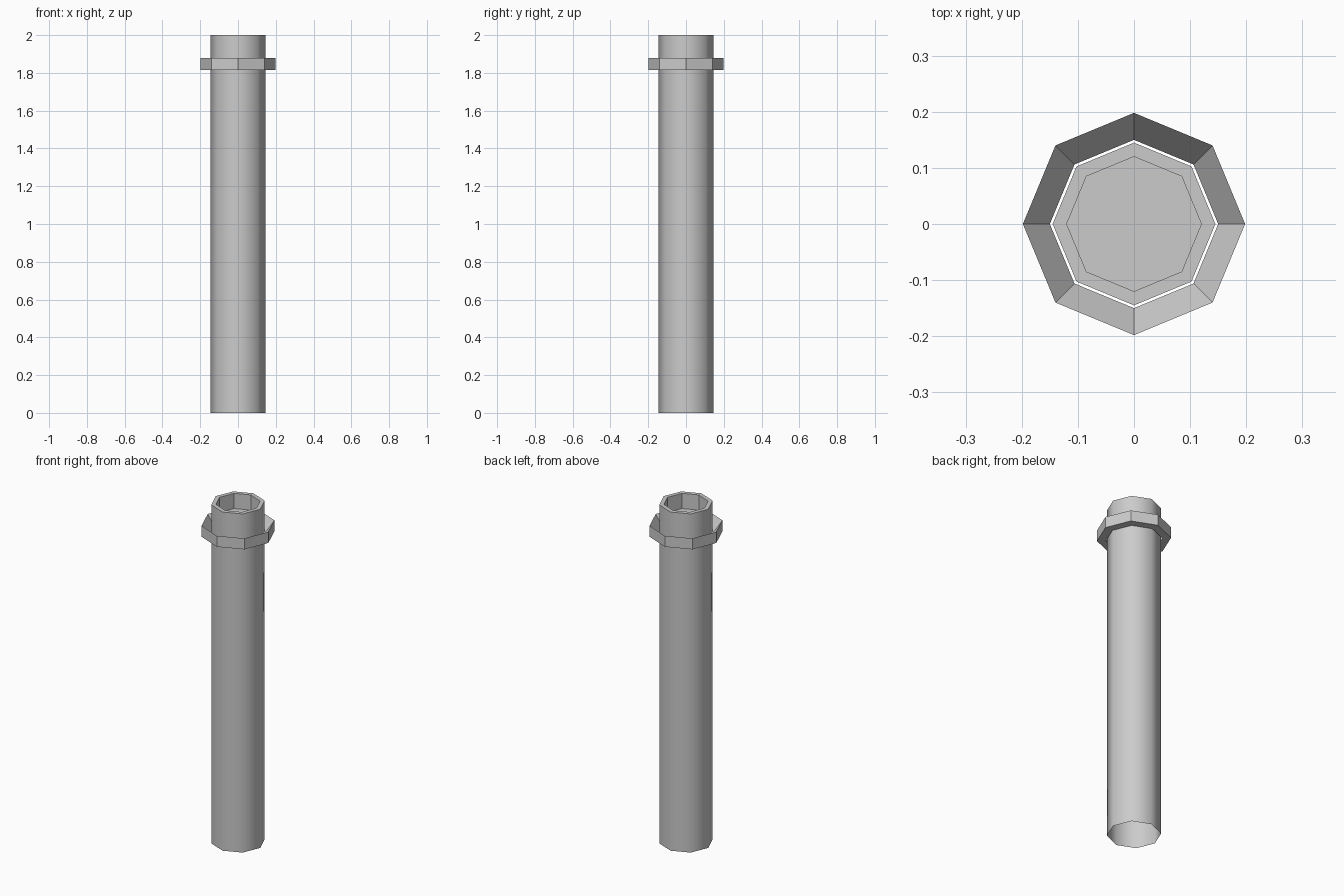
import bpy, bmesh
from math import cos, sin, tau

if "Cube" in bpy.data.objects:
    bpy.data.objects.remove(bpy.data.objects["Cube"])

SIDES = 8


def lathe(name, profile, closed=False, cap_end=False, smooth_bands=()):
    """Revolve (radius, z) points into an eight-sided solid."""
    bm = bmesh.new()
    rings = [[bm.verts.new((r * cos(tau * i / SIDES), r * sin(tau * i / SIDES), z))
              for i in range(SIDES)] for r, z in profile]
    count = len(rings) if closed else len(rings) - 1
    for b in range(count):
        lo, hi = rings[b], rings[(b + 1) % len(rings)]
        for i in range(SIDES):
            j = (i + 1) % SIDES
            face = bm.faces.new((lo[i], lo[j], hi[j], hi[i]))
            face.smooth = b in smooth_bands
    if cap_end:
        bm.faces.new(rings[-1])
    # hard edges wherever a smooth band meets a flat one
    for e in bm.edges:
        e.smooth = all(f.smooth for f in e.link_faces)
    mesh = bpy.data.meshes.new(name)
    bm.to_mesh(mesh)
    bm.free()
    obj = bpy.data.objects.new(name, mesh)
    bpy.context.collection.objects.link(obj)
    return obj


# Tube: smooth outer wall open at the bottom, flat rim, shallow recess with a floor
lathe("tube", [(0.145, 0), (0.145, 2), (0.12, 2), (0.12, 1.91)],
      cap_end=True, smooth_bands=(0,))

# Loose collar: upright outer wall, top sloping in to the bottom, flat underside
lathe("collar", [(0.15, 1.815), (0.198, 1.815), (0.198, 1.88)], closed=True)
